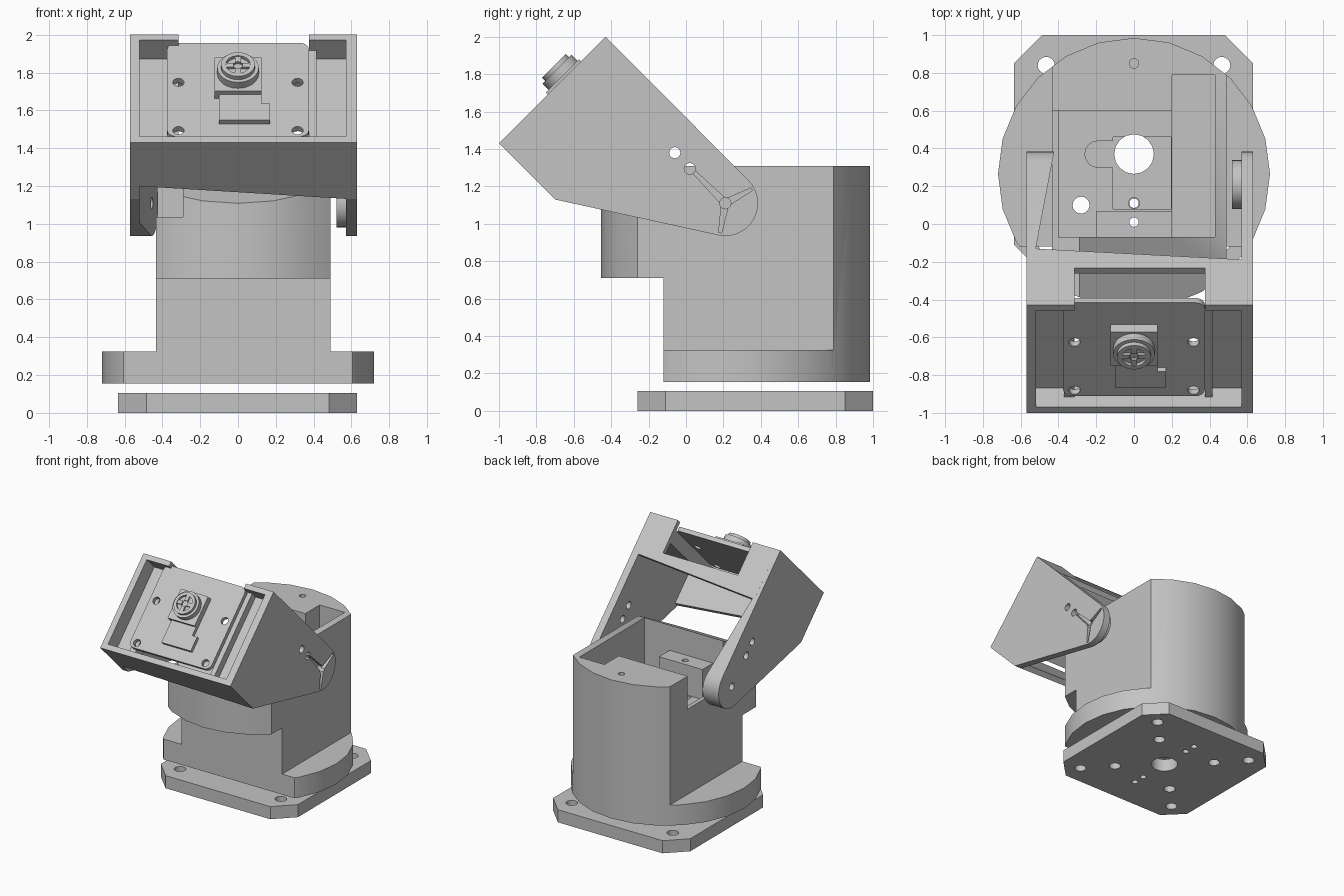
import bpy, bmesh, math
from mathutils import Vector

cube = bpy.data.objects.get("Cube")
if cube:
    bpy.data.objects.remove(cube)

grey = bpy.data.materials.new("plain_grey")
grey.use_nodes = True
grey.diffuse_color = (0.55, 0.55, 0.55, 1)
grey.node_tree.nodes["Principled BSDF"].inputs["Base Color"].default_value = grey.diffuse_color

R = math.sqrt(0.5)


# Coordinate mappings: plan (x, y, z), side (y, z, x) and tilted head (x, s up, t back)
def plan(a, b, h):
    return Vector((a, b, h))


def side(a, b, h):
    return Vector((h, a, b))


def head(x, s, t):
    return Vector((x, -1 + R * (s + t), 1.43 + R * (s - t)))


def prism(name, pts, lo, hi, frame=plan):
    bm = bmesh.new()
    low = [bm.verts.new(frame(a, b, lo)) for a, b in pts]
    top = [bm.verts.new(frame(a, b, hi)) for a, b in pts]
    bm.faces.new(low)
    bm.faces.new(top)
    for i in range(len(pts)):
        j = (i + 1) % len(pts)
        bm.faces.new((low[i], low[j], top[j], top[i]))
    bmesh.ops.recalc_face_normals(bm, faces=bm.faces)
    mesh = bpy.data.meshes.new(name)
    bm.to_mesh(mesh)
    bm.free()
    mesh.materials.append(grey)
    obj = bpy.data.objects.new(name, mesh)
    bpy.context.collection.objects.link(obj)
    return obj


def rect(x0, x1, y0, y1):
    return [(x0, y0), (x1, y0), (x1, y1), (x0, y1)]


def arc(cx, cy, r, start=0, end=360, n=24):
    count = n if end - start == 360 else n + 1
    angles = [math.radians(start + (end - start) * i / n) for i in range(count)]
    return [(cx + r * math.cos(a), cy + r * math.sin(a)) for a in angles]


def boolean(obj, tools, operation="DIFFERENCE"):
    for tool in tools:
        mod = obj.modifiers.new("cut", "BOOLEAN")
        mod.operation, mod.solver, mod.object = operation, "EXACT", tool
        bpy.context.view_layer.update()
        deps = bpy.context.evaluated_depsgraph_get()
        mesh = bpy.data.meshes.new_from_object(obj.evaluated_get(deps))
        obj.modifiers.clear()
        obj.data = mesh
        bpy.data.objects.remove(tool)
    return obj


def holes(spots, lo, hi, frame=plan):
    return [prism("cutter", arc(a, b, r, n=16), lo, hi, frame) for a, b, r in spots]


# Base plate with clipped corners and screw holes
c = 0.15
x0, x1, y0, y1 = -0.635, 0.63, -0.26, 1.0
base = prism("base_plate", [(x0 + c, y0), (x1 - c, y0), (x1, y0 + c), (x1, y1 - c),
                            (x1 - c, y1), (x0 + c, y1), (x0, y1 - c), (x0, y0 + c)], 0, 0.105)
spots = [(0, 0.37, 0.105)]
for sx in (-1, 1):
    for sy in (-1, 1):
        spots += [(sx * 0.465, 0.37 + sy * 0.47, 0.045), (sx * 0.28, 0.37 + sy * 0.27, 0.045)]
for dy in (-0.36, -0.26, 0.26, 0.36):
    spots.append((0, 0.37 + dy, 0.025))
boolean(base, holes(spots, -0.1, 0.2))

# Turret body: round drum with flat sides and a wider foot
circle = arc(0, 0.265, 0.72, 90, 450)
body = prism("turret_body", circle, 0.155, 1.31)
boolean(body, [
    prism("cutter", rect(-1, -0.435, -1, 2), 0.325, 2),
    prism("cutter", rect(0.49, 1, -1, 2), 0.325, 2),
    prism("cutter", rect(-1, 1, -1, -0.12), 0, 0.71),
    prism("cutter", [(-0.07, 1.31), (-0.07, 1.5), (-0.7, 1.5), (-0.7, 0.98)], -1, 1, side),
    prism("cutter", rect(-0.6, -0.29, -0.6, 0.6), 1.035, 2),
    prism("cutter", rect(0.2, 0.43, -0.07, 0.79), 0.7, 2),
    prism("cutter", rect(-0.4, 0.21, -0.07, 0.6), 0.85, 2),
    prism("cutter", rect(-0.11, 0.195, 0.08, 0.46), 0.78, 0.9),
    prism("cutter", arc(-0.19, 0.37, 0.07, 90, 270, 8) + [(-0.1, 0.3), (-0.1, 0.44)], 0.78, 0.9),
] + holes([(0, 0.37, 0.105), (-0.28, 0.1, 0.045), (0, 0.11, 0.03), (0, 0.01, 0.025)], 0, 2)
  + holes([(0, 0.85, 0.025)], 1.1, 2))
ledge = prism("pocket_ledge", rect(-0.2, 0.2, -0.07, 0.07), 0.84, 1.1)
boolean(ledge, holes([(0, 0.01, 0.025)], 0, 2))

# Side arms with rounded pivot ends
pivot = (0.21, 1.11)
outline = [(-0.43, 2.0), (-1.0, 1.43), (-0.7, 1.13)] + arc(*pivot, 0.175, -102, 45, 14)


def horn_slots(lo, hi):
    tools = []
    for angle, length in ((135, 0.26), (-100, 0.16), (28, 0.16)):
        a = math.radians(angle)
        d, n = Vector((math.cos(a), math.sin(a))), Vector((-math.sin(a), math.cos(a)))
        p = Vector(pivot)
        tools.append(prism("cutter", [p + n * 0.02, p + d * length + n * 0.008,
                                      p + d * length - n * 0.008, p - n * 0.02], lo, hi, side))
    return tools


arm_holes = [(-0.06, 1.38, 0.03), (0.02, 1.295, 0.03), (*pivot, 0.03)]
right_arm = prism("right_arm", outline, -0.57, -0.42, side)
boolean(right_arm, [prism("cutter", [(-0.41, 0.45), (-0.52, -0.13), (-0.52, -1.1),
                                     (-0.3, -1.1), (-0.3, 0.45)], 0, 3)]
        + holes(arm_holes, -1, 0, side))
left_arm = prism("left_arm", outline, 0.57, 0.63, side)
boss = prism("cutter", arc(*pivot, 0.13), 0.52, 0.6, side)
boolean(left_arm, [boss], "UNION")
boolean(left_arm, holes(arm_holes, 0.3, 1, side) + horn_slots(0.6, 0.7))


# Head shell between the arms; plates have skewed rear edges
def head_rows(x, t, s):
    return head(x, s, t)


prism("head_bottom", [(-0.54, 0), (0.6, 0), (0.6, 0.424), (-0.54, 0.325)], 0, 0.045, head_rows)
prism("head_top", [(-0.54, 0), (-0.315, 0), (-0.315, 0.28), (0.375, 0.28), (0.375, 0),
                   (0.6, 0), (0.6, 0.34), (-0.54, 0.425)], 0.765, 0.806, head_rows)
for name, a, b in (("right_rear_wall", -0.54, -0.315), ("left_rear_wall", 0.375, 0.6)):
    prism(name, rect(a, b, 0.02, 0.79), 0.14, 0.18, head)
for name, a, b in (("right_board_rail", -0.37, -0.315), ("left_board_rail", 0.375, 0.415)):
    prism(name, rect(a, b, 0.03, 0.78), 0.075, 0.15, head)

# Camera board with rounded corners
r = 0.05
corners = [(0.325, 0.735, 0), (-0.325, 0.735, 90), (-0.325, 0.135, 180), (0.325, 0.135, 270)]
board = prism("camera_board", sum((arc(x, s, r, a, a + 90, 5) for x, s, a in corners), []),
              0.04, 0.075, head)
boolean(board, holes([(x, s, 0.03) for x in (-0.315, 0.315) for s in (0.13, 0.49)], 0, 0.2, head))

# Camera module, connector and lens
prism("lens_mount", rect(-0.125, 0.125, 0.37, 0.62), -0.015, 0.045, head)
prism("connector", rect(-0.1, 0.125, 0.18, 0.38), 0.01, 0.045, head)
prism("connector_tab", rect(-0.1, 0.17, 0.18, 0.3), 0.01, 0.045, head)
lens = (0, 0.5)
ring = prism("lens_ring", arc(*lens, 0.11), -0.06, -0.01, head)
rim = prism("lens_rim", arc(*lens, 0.09), -0.085, -0.05, head)
boolean(rim, [prism("cutter", arc(*lens, 0.065), -0.1, -0.065, head)])
cross = prism("lens_cross", rect(-0.07, 0.07, 0.485, 0.515), -0.08, -0.06, head)
boolean(cross, [prism("cutter", rect(-0.015, 0.015, 0.43, 0.57), -0.08, -0.06, head)], "UNION")
boolean(cross, holes([(*lens, 0.025)], -0.1, -0.065, head))

# Smooth the curved walls while keeping edges crisp
for obj in bpy.context.scene.objects:
    obj.select_set(obj.type == "MESH")
bpy.context.view_layer.objects.active = body
bpy.ops.object.shade_smooth_by_angle(angle=math.radians(30))
